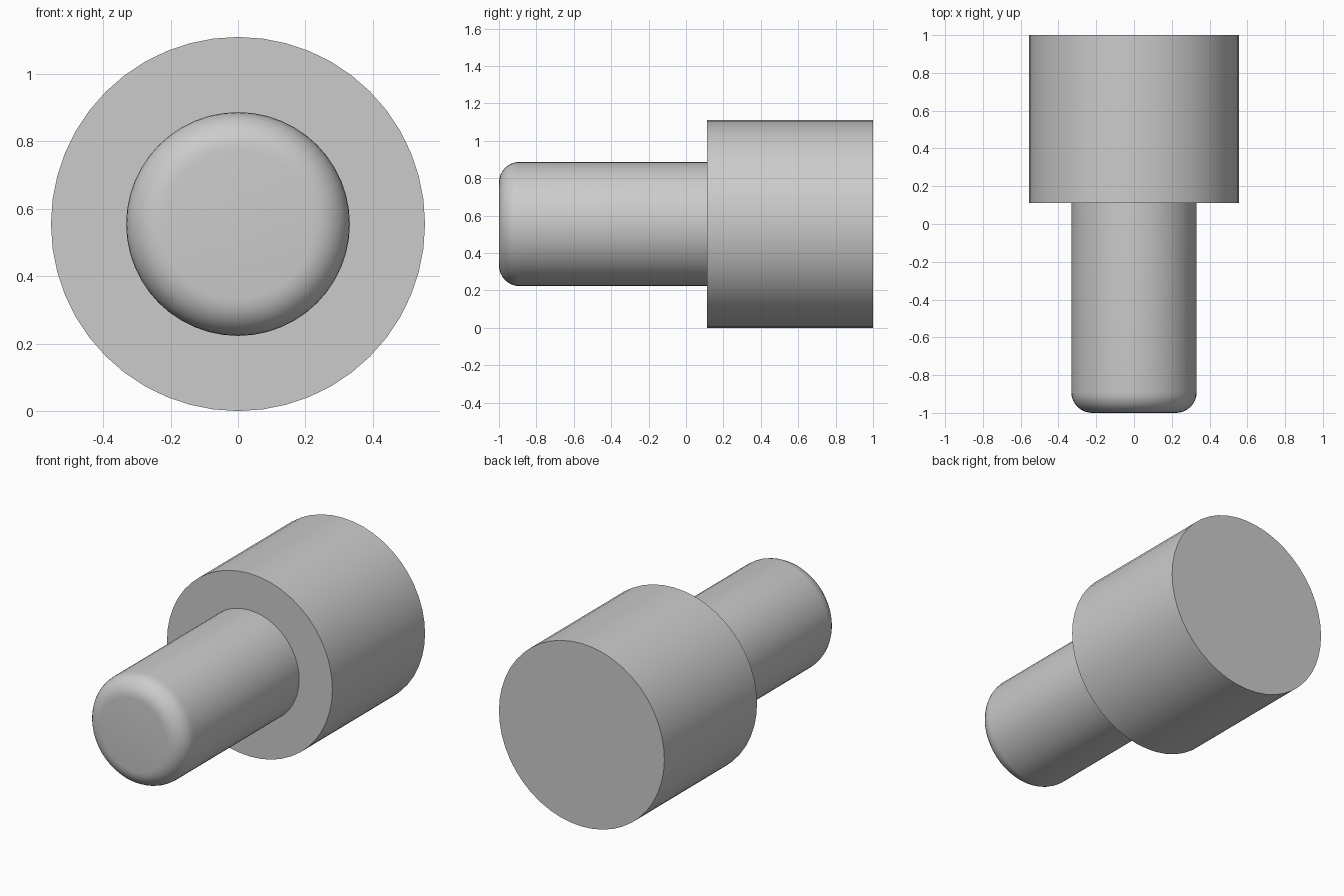
import bpy
import math

cube = bpy.data.objects.get("Cube")
if cube:
    bpy.data.objects.remove(cube, do_unlink=True)

HEAD_R, SHAFT_R, ROUND = 0.555, 0.332, 0.11
FRONT, SHOULDER, BACK = -1.0, 0.112, 1.0

# Single grey material
grey = bpy.data.materials.new("plain_grey")
grey.use_nodes = True
colour = (0.6, 0.6, 0.6, 1)
grey.diffuse_color = colour
grey.node_tree.nodes["Principled BSDF"].inputs["Base Color"].default_value = colour


def cylinder(name, radius, y0, y1):
    """Cylinder along y, centred on the shared axis."""
    bpy.ops.mesh.primitive_cylinder_add(
        vertices=48, radius=radius, depth=y1 - y0,
        location=(0, (y0 + y1) / 2, HEAD_R), rotation=(math.pi / 2, 0, 0))
    obj = bpy.context.object
    obj.name = name
    bpy.ops.object.transform_apply(location=True, rotation=True, scale=True)
    obj.data.materials.append(grey)
    return obj


# Wide head at the back
head = cylinder("head", HEAD_R, SHOULDER, BACK)
bpy.ops.object.shade_smooth_by_angle(angle=math.radians(30))

# Narrow shaft, its front rim rounded over
shaft = cylinder("shaft", SHAFT_R, FRONT, SHOULDER + 0.01)
weights = shaft.data.attributes.new("bevel_weight_edge", 'FLOAT', 'EDGE')
for edge in shaft.data.edges:
    on_rim = all(shaft.data.vertices[v].co.y < FRONT + 0.01 for v in edge.vertices)
    weights.data[edge.index].value = 1.0 if on_rim else 0.0
bevel = shaft.modifiers.new("rounded_tip", 'BEVEL')
bevel.limit_method = 'WEIGHT'
bevel.width = ROUND
bevel.segments = 8
bpy.ops.object.modifier_apply(modifier=bevel.name)
bpy.ops.object.shade_smooth_by_angle(angle=math.radians(30))
